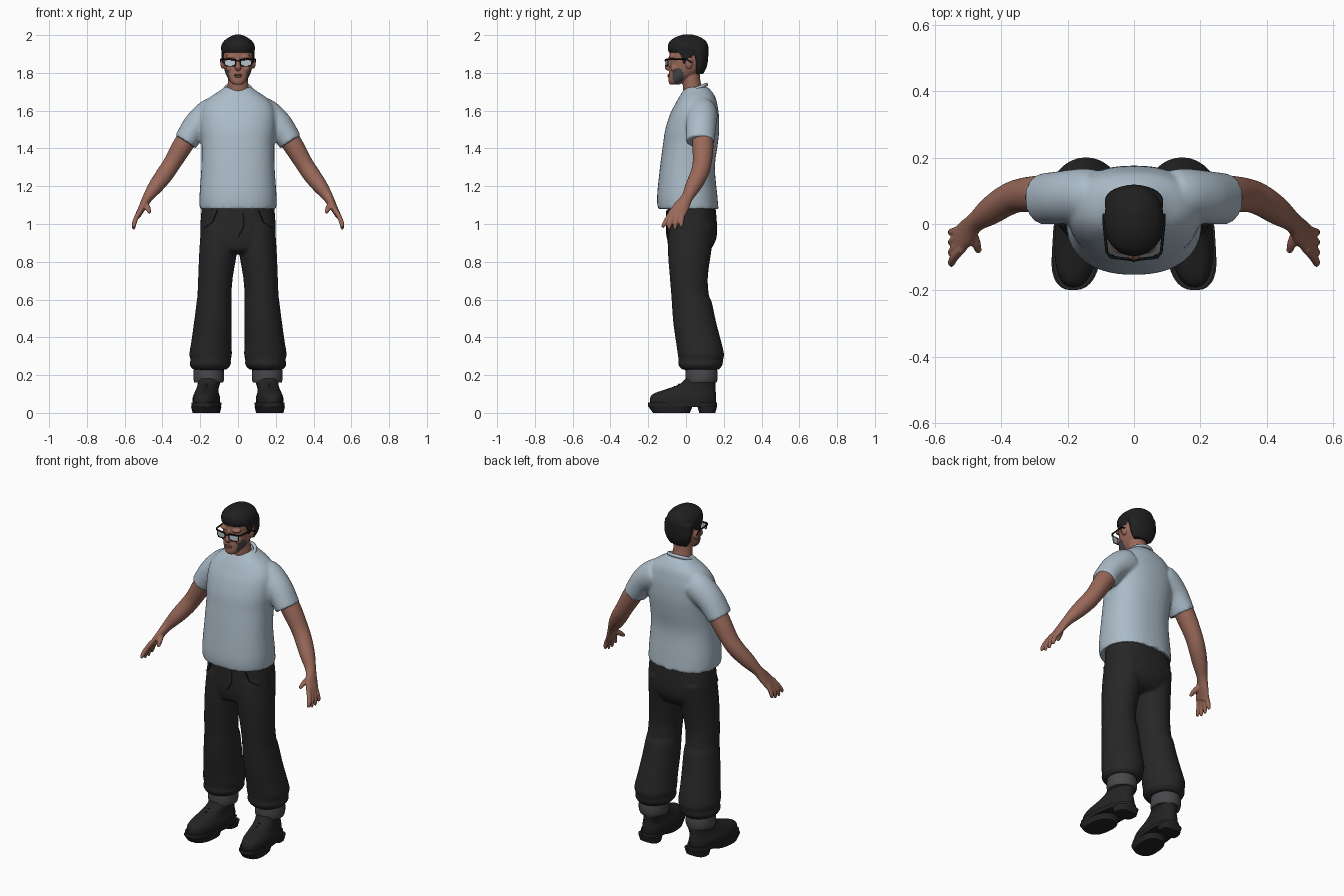
import bpy, bmesh, math
from mathutils import Vector, Matrix

cube = bpy.data.objects.get("Cube")
if cube:
    bpy.data.objects.remove(cube, do_unlink=True)


def material(name, r, g, b):
    m = bpy.data.materials.new(name)
    m.use_nodes = True
    m.diffuse_color = (r, g, b, 1)
    node = next(n for n in m.node_tree.nodes if n.type == 'BSDF_PRINCIPLED')
    node.inputs["Base Color"].default_value = (r, g, b, 1)
    node.inputs["Roughness"].default_value = 0.8
    return m


SKIN = material("brown skin", .32, .14, .10)
LIPS = material("dark lips", .23, .09, .07)
SHIRT = material("pale blue cotton", .41, .50, .58)
PANTS = material("charcoal denim", .020, .020, .021)
CUFF = material("grey sock", .065, .065, .07)
BOOT = material("black leather", .017, .017, .017)
HAIR = material("black hair", .014, .014, .014)
FRAME = material("black plastic", .006, .006, .006)
LENS = material("pale glass", .50, .58, .64)


def catmull(a, b, c, d, t):
    return [.5 * (2*q + (r - p)*t + (2*p - 5*q + 4*r - s)*t*t + (3*q - p - 3*r + s)*t**3)
            for p, q, r, s in zip(a, b, c, d)]


def sweep(bm, rings, side=1, bend=False, power=2.0, n=28, steps=4):
    """Closed body through smoothed rings (x, y, z, half width, half depth)."""
    k = len(rings) - 1
    path = []
    for i in range(k):
        quad = [rings[max(0, min(k, i + j))] for j in (-1, 0, 1, 2)]
        path += [catmull(*quad, s / steps) for s in range(steps)]
    path.append(rings[k])
    loops = []
    for i, (x, y, z, w, d) in enumerate(path):
        u, v = Vector((1, 0, 0)), Vector((0, 1, 0))
        if bend:
            t = Vector(path[min(i + 1, len(path) - 1)][:3]) - Vector(path[max(i - 1, 0)][:3])
            t.normalize()
            v = (v - t * t.y).normalized()
            u = v.cross(t)
        loop = []
        for j in range(n):
            c, s = math.cos(math.tau * j / n), math.sin(math.tau * j / n)
            c = math.copysign(abs(c) ** (2 / power), c)
            s = math.copysign(abs(s) ** (2 / power), s)
            p = Vector((x, y, z)) + u * (w * c) + v * (d * s)
            loop.append(bm.verts.new((p.x * side, p.y, p.z)))
        loops.append(loop)
    for a, b in zip(loops, loops[1:]):
        for j in range(n):
            bm.faces.new((a[j], a[(j + 1) % n], b[(j + 1) % n], b[j]))
    bm.faces.new(loops[0])
    bm.faces.new(loops[-1])


def layers(bm, rows, **options):
    """Stack of level sections (z, centre x, half width, front y, back y)."""
    sweep(bm, [(x, (f + b) / 2, z, w, (b - f) / 2) for z, x, w, f, b in rows], **options)


def ball(bm, centre, size):
    m = Matrix.Translation(centre) @ Matrix.Diagonal((*size, 1))
    bmesh.ops.create_uvsphere(bm, u_segments=20, v_segments=12, radius=1, matrix=m)


def finish(name, bm, mat, voxel=0, smooth=0):
    """Turn the pieces into one object; voxel fuses them into a single skin."""
    bmesh.ops.recalc_face_normals(bm, faces=bm.faces)
    mesh = bpy.data.meshes.new(name)
    bm.to_mesh(mesh)
    bm.free()
    ob = bpy.data.objects.new(name, mesh)
    bpy.context.collection.objects.link(ob)
    if voxel:
        fuse = ob.modifiers.new("fuse", 'REMESH')
        fuse.mode, fuse.voxel_size = 'VOXEL', voxel
        soft = ob.modifiers.new("soften", 'SMOOTH')
        soft.factor, soft.iterations = .5, smooth
        bpy.context.view_layer.update()
        fused = bpy.data.meshes.new_from_object(
            ob.evaluated_get(bpy.context.evaluated_depsgraph_get()))
        ob.modifiers.clear()
        ob.data = fused
    ob.data.materials.clear()
    ob.data.materials.append(mat)
    bpy.ops.object.select_all(action='DESELECT')
    ob.select_set(True)
    bpy.context.view_layer.objects.active = ob
    bpy.ops.object.shade_smooth_by_angle(angle=math.radians(45))
    return ob


def wire(name, points, radius, mat, cyclic=False):
    curve = bpy.data.curves.new(name, 'CURVE')
    curve.dimensions, curve.bevel_depth, curve.bevel_resolution = '3D', radius, 1
    curve.use_fill_caps = True
    line = curve.splines.new('POLY')
    line.points.add(len(points) - 1)
    for p, co in zip(line.points, points):
        p.co = (*co, 1)
    line.use_cyclic_u = cyclic
    curve.materials.append(mat)
    bpy.context.collection.objects.link(bpy.data.objects.new(name, curve))


SIDES = ((1, "left"), (-1, "right"))

# T-shirt: torso and both sleeves fused
bm = bmesh.new()
layers(bm, [(1.08, 0, .203, -.15, .172), (1.15, 0, .204, -.153, .166), (1.3, 0, .194, -.138, .153),
            (1.42, 0, .193, -.122, .168), (1.5, 0, .2, -.11, .176), (1.58, 0, .2, -.085, .174),
            (1.63, 0, .185, -.06, .166), (1.67, 0, .15, -.038, .156), (1.7, 0, .105, -.018, .138),
            (1.725, 0, .07, .0, .115)], power=2.3, n=40)
for s, _ in SIDES:
    sweep(bm, [(.12, .085, 1.59, .085, .08), (.16, .085, 1.57, .083, .082),
               (.22, .08, 1.52, .073, .08), (.278, .075, 1.435, .064, .077)], side=s, bend=True)
finish("t_shirt", bm, SHIRT, .009, 4)

# Ribbed collar, lower at the front
wire("collar", [(.07 * math.cos(a), .045 + .062 * math.sin(a), 1.712 + .026 * math.sin(a))
                for a in (math.tau * i / 32 for i in range(32))], .011, SHIRT, True)

# Trousers: hips and baggy legs bunched over the ankle
bm = bmesh.new()
layers(bm, [(1.1, 0, .192, -.098, .155), (1.0, 0, .199, -.1, .164),
            (.92, 0, .196, -.1, .16), (.86, 0, .15, -.085, .125), (.845, 0, .08, -.04, .08)], power=2.3)
for s, _ in SIDES:
    layers(bm, [(1.0, .1, .095, -.09, .155), (.86, .105, .1, -.096, .135), (.72, .119, .092, -.086, .116),
                (.62, .125, .09, -.078, .122), (.59, .126, .093, -.076, .136), (.48, .133, .1, -.068, .16),
                (.38, .141, .106, -.054, .186), (.31, .145, .113, -.044, .202), (.28, .145, .106, -.04, .196),
                (.255, .147, .11, -.042, .194), (.228, .15, .088, -.02, .175)], side=s)
finish("trousers", bm, PANTS, .009, 4)

# Fly seam and front pocket seams
wire("fly_seam", [(0, -.103, 1.07), (.03, -.102, 1.07), (.028, -.103, .98), (.0, -.101, .93)], .003, PANTS)
for s, label in SIDES:
    wire(label + "_pocket_seam", [(s * .11, -.09, 1.07), (s * .135, -.085, 1.01), (s * .18, -.045, .98)],
         .003, PANTS)

for s, label in SIDES:
    # Sock cuff
    bm = bmesh.new()
    layers(bm, [(.16, .155, .076, .0, .162), (.18, .155, .081, -.003, .167),
                (.215, .155, .081, -.003, .167), (.25, .155, .075, .0, .16)], side=s)
    finish(label + "_sock_cuff", bm, CUFF)

    # Boot: shaft, rounded toe, welt, tread and heel, toes turned outwards
    bm = bmesh.new()
    layers(bm, [(.04, .166, .068, -.19, .157), (.08, .166, .07, -.19, .16), (.105, .166, .062, -.165, .158),
                (.13, .164, .057, -.09, .156), (.155, .16, .058, -.03, .157),
                (.185, .157, .063, .0, .157)], side=s, power=2.3)
    layers(bm, [(.032, .166, .075, -.2, .165), (.055, .166, .076, -.2, .165)], side=s, power=2.5, steps=1)
    layers(bm, [(.0, .166, .066, -.175, .02), (.035, .166, .074, -.2, .035)], side=s, power=2.5, steps=1)
    layers(bm, [(.0, .166, .06, .07, .155), (.035, .166, .068, .06, .165)], side=s, power=3, steps=1)
    for v in bm.verts:
        v.co.x -= s * .09 * v.co.y
    finish(label + "_boot", bm, BOOT)
    for i in range(4):
        y, z = -.012 - .026 * i, .164 - .012 * i
        wire(f"{label}_lace_{i}", [(s * .13, y + .02, z - .012), (s * .167, y, z),
                                   (s * .2, y + .02, z - .012)], .004, FRAME)

    # Bare arm with palm, four fingers and thumb
    bm = bmesh.new()
    sweep(bm, [(.23, .09, 1.51, .055, .055), (.29, .09, 1.42, .054, .056), (.35, .085, 1.32, .047, .05),
               (.39, .068, 1.26, .046, .047), (.435, .038, 1.2, .04, .042), (.478, .006, 1.14, .027, .031),
               (.505, -.025, 1.09, .02, .042), (.53, -.052, 1.045, .015, .045)], side=s, bend=True)
    for i in range(4):
        k = i - 1.5
        drop = .012 * (i in (1, 2))
        sweep(bm, [(.518, -.045 + .02 * k, 1.07, .013, .013), (.54, -.06 + .025 * k, 1.03, .013, .013),
                   (.55, -.07 + .03 * k, 1.0, .012, .012),
                   (.552, -.075 + .033 * k, .982 - drop, .007, .007)], side=s, bend=True, n=12)
    sweep(bm, [(.495, -.015, 1.11, .016, .016), (.478, -.055, 1.085, .015, .015),
               (.468, -.085, 1.06, .009, .009)], side=s, bend=True, n=12)
    finish(label + "_arm", bm, SKIN, .005, 2)

# Head: skull, neck, nose, brow, cheeks and ears
bm = bmesh.new()
layers(bm, [(1.738, 0, .022, -.086, -.035), (1.752, 0, .04, -.092, -.01), (1.775, 0, .056, -.092, .03),
            (1.8, 0, .067, -.09, .07), (1.83, 0, .075, -.086, .094), (1.87, 0, .08, -.086, .107),
            (1.92, 0, .08, -.086, .108), (1.96, 0, .066, -.068, .094), (1.982, 0, .035, -.035, .06)], power=2.2)
layers(bm, [(1.66, 0, .06, -.01, .105), (1.72, 0, .056, -.016, .085), (1.77, 0, .053, -.02, .075),
            (1.82, 0, .05, -.03, .075)])
sweep(bm, [(0, -.08, 1.882, .009, .012), (0, -.093, 1.85, .011, .012),
           (0, -.1, 1.83, .017, .013), (0, -.09, 1.818, .012, .01)], bend=True, n=16)
for s, _ in SIDES:
    ball(bm, (s * .082, .016, 1.852), (.011, .02, .031))
    ball(bm, (s * .036, -.072, 1.885), (.03, .018, .011))
    ball(bm, (s * .045, -.062, 1.825), (.02, .02, .02))
head = finish("head", bm, SKIN, .004, 3)
head.data.materials.append(CUFF)
for f in head.data.polygons:
    c = f.center
    if abs(f.normal.x) > .5 and ((c.y + .042) / .03) ** 2 + ((c.z - 1.783) / .042) ** 2 < 1:
        f.material_index = 1  # trimmed beard on the jaw

# Mouth
bm = bmesh.new()
ball(bm, (0, -.09, 1.79), (.024, .008, .005))
ball(bm, (0, -.09, 1.781), (.02, .008, .006))
finish("lips", bm, LIPS)

# Short hair: cap, nape and sideburns
bm = bmesh.new()
layers(bm, [(1.908, 0, .086, -.091, .118), (1.935, 0, .09, -.097, .119), (1.965, 0, .078, -.088, .108),
            (1.988, 0, .05, -.058, .078), (2.003, 0, .015, -.015, .035)], power=2.2)
layers(bm, [(1.795, 0, .058, .045, .092), (1.83, 0, .077, .035, .109), (1.87, 0, .087, .03, .117),
            (1.93, 0, .089, .0, .119)])
for s, _ in SIDES:
    layers(bm, [(1.85, .077, .006, -.016, .006), (1.88, .079, .008, -.025, .03),
                (1.925, .079, .009, -.05, .05)], side=s, n=16)
finish("hair", bm, HAIR, .005, 3)

# Spectacles: lens plates, rims, bridge and temples
for s, label in SIDES:
    outline = []
    for i in range(20):
        c, q = math.cos(math.tau * i / 20), math.sin(math.tau * i / 20)
        outline.append((s * (.042 + .029 * math.copysign(abs(c) ** .6, c)), -.105 + .01 * (c > .5),
                        1.853 + .018 * math.copysign(abs(q) ** .6, q)))
    bm = bmesh.new()
    bm.faces.new([bm.verts.new(p) for p in outline])
    finish(label + "_lens", bm, LENS)
    wire(label + "_rim", outline, .0025, FRAME, True)
    wire(label + "_temple", [(s * .012, -.107, 1.87), (s * .07, -.1, 1.872), (s * .082, -.085, 1.872),
                             (s * .091, .005, 1.872), (s * .09, .03, 1.855)], .0045, FRAME)
wire("bridge", [(-.014, -.107, 1.862), (0, -.112, 1.865), (.014, -.107, 1.862)], .003, FRAME)
